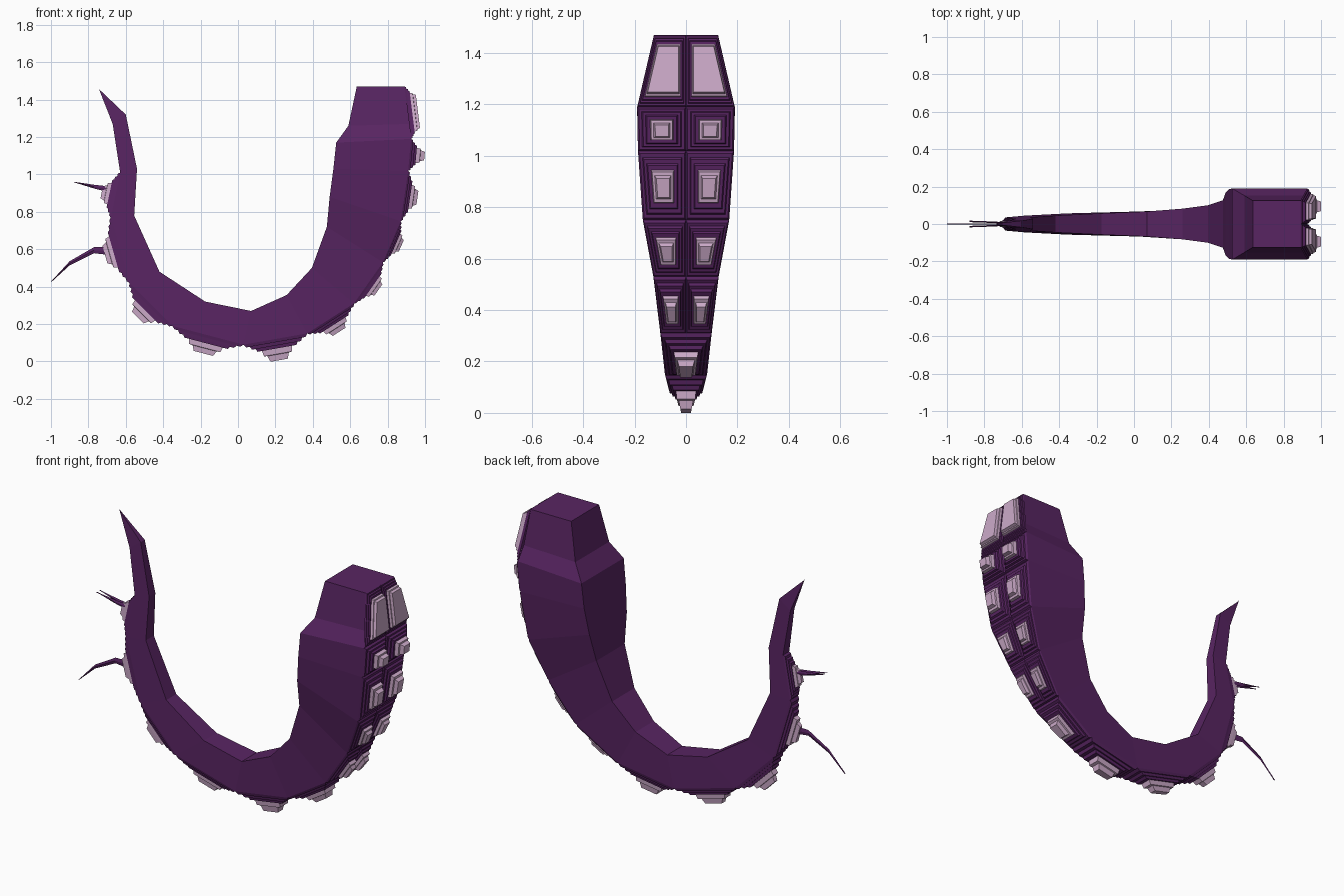
import bpy
import bmesh
from mathutils import Vector

if "Cube" in bpy.data.objects:
    bpy.data.objects.remove(bpy.data.objects["Cube"], do_unlink=True)


def material(name, color):
    m = bpy.data.materials.new(name)
    m.use_nodes = True
    m.diffuse_color = color
    m.node_tree.nodes["Principled BSDF"].inputs["Base Color"].default_value = color
    return m


PURPLE = material("deep purple", (0.098, 0.018, 0.122, 1))
PINK = material("pale pink", (0.60, 0.40, 0.58, 1))


def finish(bm, name, mat, closed=False):
    if closed:
        bmesh.ops.recalc_face_normals(bm, faces=bm.faces)
    mesh = bpy.data.meshes.new(name)
    bm.to_mesh(mesh)
    bm.free()
    mesh.materials.append(mat)
    obj = bpy.data.objects.new(name, mesh)
    bpy.context.collection.objects.link(obj)


def loft(bm, loops, start_cap=True):
    """Bridge successive four-point loops and cap the ends."""
    rows = [[bm.verts.new(p) for p in loop] for loop in loops]
    for a, b in zip(rows, rows[1:]):
        for i in range(4):
            j = (i + 1) % 4
            bm.faces.new((a[i], a[j], b[j], b[i]))
    bm.faces.new(rows[-1])
    if start_cap:
        bm.faces.new(rows[0][::-1])


# Cross-sections from root to tip: inner x, z, outer x, z, half width
RINGS = [
    (.635, 1.47, .89, 1.47, .125), (.59, 1.26, .915, 1.27, .152),
    (.525, 1.17, .925, 1.19, .19), (.51, 1.03, .91, 1.02, .187),
    (.49, .88, .87, .75, .168), (.475, .72, .775, .53, .127),
    (.395, .5, .62, .31, .1), (.26, .355, .37, .15, .082),
    (.07, .27, .03, .09, .067), (-.175, .32, -.35, .19, .057),
    (-.42, .48, -.58, .42, .045), (-.555, .78, -.68, .77, .036),
    (-.54, 1.03, -.63, 1.01, .028), (-.60, 1.32, -.67, 1.27, .018),
    (-.742, 1.455, -.745, 1.46, .002),
]

# Curved tentacle body
bm = bmesh.new()
loft(bm, [[(ix, -w, iz), (ox, -w, oz), (ox, w, oz), (ix, w, iz)]
          for ix, iz, ox, oz, w in RINGS])
finish(bm, "tentacle_body", PURPLE, True)

# Stepped plates and suckers along the outer side: (scale, share of height)
PLATE_STEPS = [(1, 0), (.93, .15), (.82, .15), (.77, .3), (.66, .3), (.61, .44), (.5, .44)]
SUCKER_STEPS = [(.48, .4), (.44, .7), (.34, .72), (.27, 1)]
# Rows: first ring, last ring, total height, paired, spread
ROWS = [(0, 2, .055, True, .5), (2, 3, .08, True, 1), (3, 4, .07, True, 1),
        (4, 5, .055, True, 1), (5, 6, .065, True, 1), (6, 7, .085, False, 1),
        (7, 8, .115, False, 1), (8, 9, .1, False, 1), (9, 10, .1, False, 1),
        (10, 11, .085, False, 1), (11, 12, .075, False, 1)]


def stepped(bm, corners, outward, height, spread, steps):
    center = sum(corners, Vector()) / 4
    normal = (corners[2] - corners[0]).cross(corners[3] - corners[1]).normalized()
    if normal.dot(outward) < 0:
        corners, normal = corners[::-1], -normal
    loops = []
    for scale, rise in steps:
        s = 1 - (1 - scale) * spread
        loops.append([center + (c - center) * s + normal * height * rise for c in corners])
    loft(bm, loops, False)


plates, suckers = bmesh.new(), bmesh.new()
for first, last, height, paired, spread in ROWS:
    ax, az, bx, bz, bw = RINGS[first]
    _, _, cx, cz, cw = RINGS[last]
    out = Vector((bx - ax, 0, bz - az))
    for side in ((-1, 1) if paired else (1,)):
        low = 0 if paired else -1
        corners = [Vector((bx, side * low * bw, bz)), Vector((bx, side * bw, bz)),
                   Vector((cx, side * cw, cz)), Vector((cx, side * low * cw, cz))]
        stepped(plates, corners, out, height, spread, PLATE_STEPS)
        stepped(suckers, corners, out, height, spread, SUCKER_STEPS)
finish(plates, "stepped_plates", PURPLE)
finish(suckers, "suckers", PINK)


# Thin barbs near the tip: x, y, z, half thickness
def barb(name, points):
    bm = bmesh.new()
    loft(bm, [[(x, y - .004, z), (x, y, z - t), (x, y + .004, z), (x, y, z + t)]
              for x, y, z, t in points])
    finish(bm, name, PURPLE, True)


barb("lower_barb", [(-.68, 0, .59, .022), (-.77, 0, .595, .016),
                    (-.9, 0, .525, .011), (-1, 0, .425, .002)])
for side, label in ((-1, "right"), (1, "left")):
    barb("upper_barb_" + label, [(-.69, side * .006, .92, .016),
                                 (-.77, side * .01, .935, .01),
                                 (-.88, side * .014, .96, .001)])
